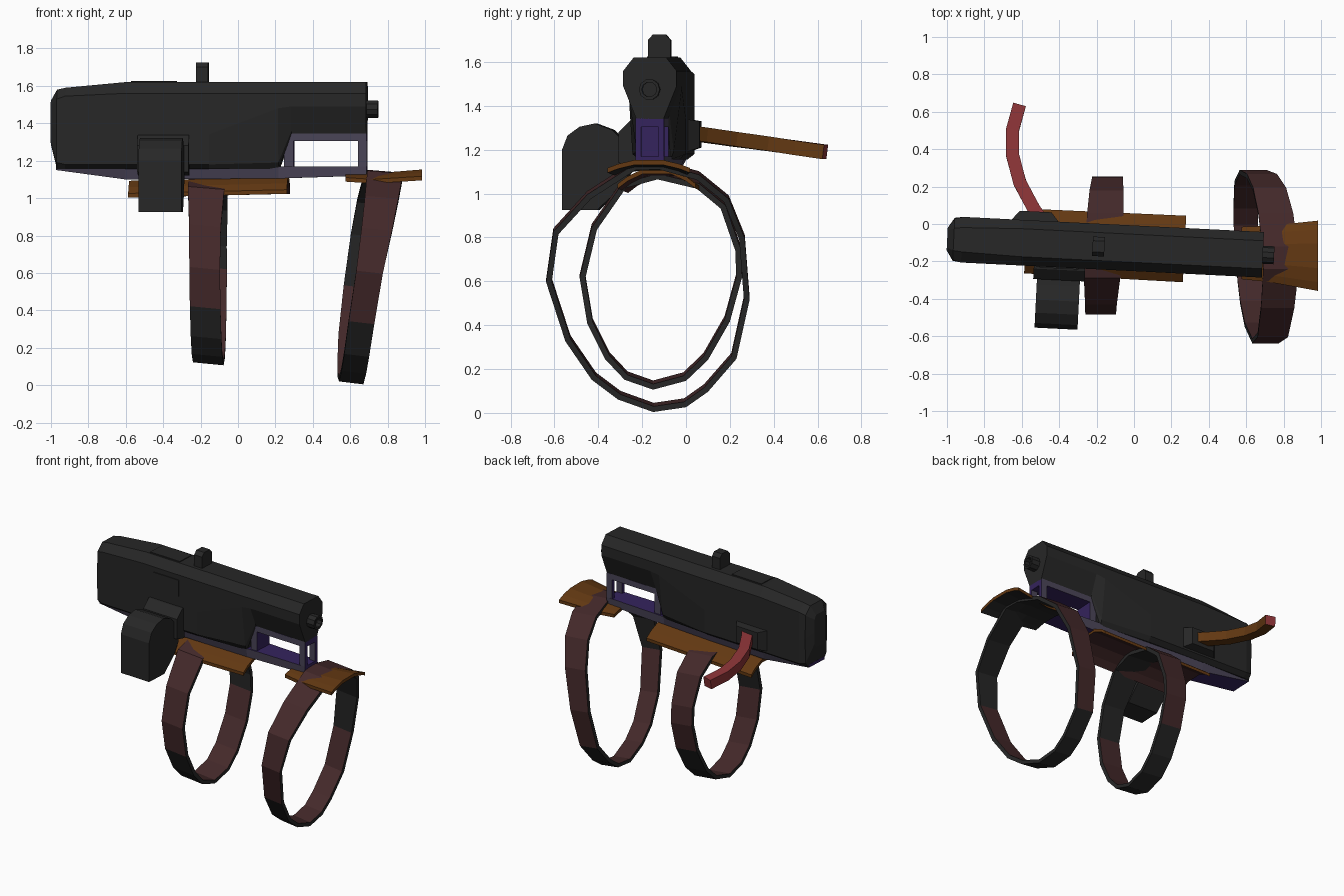
import bpy, bmesh, math
from mathutils import Matrix, Vector

if "Cube" in bpy.data.objects:
    bpy.data.objects.remove(bpy.data.objects["Cube"])


def mat(name, r, g, b):
    m = bpy.data.materials.new(name)
    m.diffuse_color = (r, g, b, 1)
    m.use_nodes = True
    m.node_tree.nodes["Principled BSDF"].inputs["Base Color"].default_value = m.diffuse_color
    return m


BLACK = mat("gunmetal black", .020, .020, .020)
STRAP = mat("dark brown leather", .058, .022, .023)
TAN = mat("orange brown leather", .125, .040, .006)
RED = mat("red", .26, .034, .038)
GREY = mat("violet grey", .068, .058, .095)
PURPLE = mat("deep purple", .035, .017, .11)

# the gun sits turned a little in plan
GUN = Matrix.Translation((0, -.13, 0)) @ Matrix.Rotation(-.05, 4, 'Z')
WORLD = Matrix.Identity(4)


def loft(name, rings, mats, rule=None, space=GUN, closed=False):
    """Skin a list of equal rings; rule(face, side) picks the material."""
    bm = bmesh.new()
    side = bm.faces.layers.int.new("side")
    vs = [[bm.verts.new(p) for p in r] for r in rings]
    n, k = len(vs), len(vs[0])
    for i in range(n if closed else n - 1):
        a, b = vs[i], vs[(i + 1) % n]
        for j in range(k):
            f = bm.faces.new((a[j], a[(j + 1) % k], b[(j + 1) % k], b[j]))
            f[side] = j
    if not closed:
        for r in (vs[0], vs[-1]):
            bm.faces.new(r)[side] = -1
    bmesh.ops.recalc_face_normals(bm, faces=bm.faces)
    if rule:
        for f in bm.faces:
            f.material_index = rule(f, f[side])
    bm.faces.layers.int.remove(side)
    me = bpy.data.meshes.new(name)
    bm.to_mesh(me)
    bm.free()
    for m in mats:
        me.materials.append(m)
    ob = bpy.data.objects.new(name, me)
    ob.matrix_world = space
    bpy.context.collection.objects.link(ob)
    return ob


def mirrored(x, half):
    """Ring across y from a half profile of (half width, z), top to bottom."""
    return [(x, w, z) for w, z in half] + [(x, -w, z) for w, z in reversed(half)]


def box(name, x0, x1, y0, y1, z0, z1, mats, rule=None):
    rings = [[(x, y0, z0), (x, y1, z0), (x, y1, z1), (x, y0, z1)] for x in (x0, x1)]
    return loft(name, rings, mats, rule)


def frame_rule(f, s):
    return 0 if abs(f.normal.y) > .6 else 1


# main body
loft("gun_body", [mirrored(x, h) for x, h in [
    (-1.0, [(.045, 1.52), (.06, 1.49), (.06, 1.40), (.06, 1.32), (.045, 1.29)]),
    (-.965, [(.06, 1.58), (.11, 1.53), (.115, 1.36), (.11, 1.19), (.085, 1.155)]),
    (-.92, [(.065, 1.59), (.122, 1.545), (.122, 1.35), (.122, 1.18), (.09, 1.155)]),
    (-.60, [(.075, 1.62), (.122, 1.56), (.122, 1.34), (.122, 1.18), (.09, 1.155)]),
    (-.15, [(.075, 1.62), (.122, 1.56), (.122, 1.34), (.122, 1.18), (.09, 1.155)]),
    (.22, [(.075, 1.62), (.122, 1.56), (.122, 1.48), (.085, 1.19), (.07, 1.155)]),
    (.29, [(.075, 1.62), (.122, 1.56), (.122, 1.49), (.07, 1.36), (.062, 1.34)]),
    (.69, [(.075, 1.62), (.122, 1.56), (.122, 1.49), (.07, 1.36), (.062, 1.34)]),
]], [BLACK])

# lower rail and open cage under the muzzle
loft("lower_rail", [mirrored(x, h) for x, h in [
    (-.97, [(.085, 1.17), (.08, 1.15)]),
    (-.60, [(.095, 1.17), (.07, 1.10)]),
    (.22, [(.075, 1.17), (.065, 1.105)]),
    (.69, [(.065, 1.17), (.065, 1.12)])]], [GREY, PURPLE], frame_rule)
box("cage_top", .26, .69, -.065, .065, 1.305, 1.345, [GREY, PURPLE], frame_rule)
box("cage_rear_wall", .25, .30, -.065, .065, 1.16, 1.32, [GREY, PURPLE], frame_rule)
for label, y in (("front", -.065), ("back", .04)):
    box("cage_post_" + label, .645, .69, y, y + .025, 1.165, 1.31,
        [GREY, PURPLE], frame_rule)

# hollow muzzle stub
loft("muzzle", [[(x, r * math.cos(a * math.pi / 5), 1.475 + r * math.sin(a * math.pi / 5))
                 for a in range(10)]
                for x, r in ((.68, .048), (.75, .048), (.75, .034), (.715, .034))], [BLACK])

# top sight, chamfered
loft("sight", [[(x, y, z) for y, z in
                ((-.052, 1.60), (-.052, 1.70), (-.03, 1.725), (.03, 1.725), (.052, 1.70), (.052, 1.60))]
               for x in (-.222, -.158)], [BLACK])

# thin cover plates
box("side_panel", -.50, -.29, -.128, -.12, 1.41, 1.525, [BLACK])
box("top_panel", -.57, -.33, -.065, .065, 1.618, 1.625, [BLACK])

# magazine and its port on the front side
mag = [(-.45, .925), (-.45, 1.20), (-.425, 1.265), (-.37, 1.305), (-.30, 1.32), (-.22, 1.29),
       (-.17, 1.24), (-.14, 1.10), (-.19, 1.02), (-.29, .925)]
loft("magazine", [[(x, y, z) for y, z in mag] for x in (-.51, -.28)], [BLACK])
port = [(-.11, 1.34), (-.135, 1.335), (-.19, 1.28), (-.19, 1.14), (-.11, 1.12)]
loft("magazine_port", [[(x, y, z) for y, z in port] for x in (-.53, -.255)], [BLACK])

# lever mount on the back side, tapered
loft("lever_mount", [[(x0, y, z0), (x1, y, z0), (x1, y, z1), (x0, y, z1)]
                     for y, x0, x1, z0, z1 in ((.11, -.67, -.40, 1.19, 1.34),
                                               (.17, -.62, -.45, 1.21, 1.33))], [BLACK])

# curved lever
path = [Vector(p) for p in ((-.50, .03, 1.275), (-.535, .08, 1.268), (-.61, .22, 1.248),
                            (-.65, .37, 1.228), (-.65, .50, 1.209), (-.613, .635, 1.19))]
rings = []
for i, p in enumerate(path):
    t = path[min(i + 1, len(path) - 1)] - path[max(i - 1, 0)]
    s = Vector((t.y, -t.x, 0)).normalized() * .035
    u = s.cross(t).normalized() * .033
    rings.append([p + s + u, p + s - u, p - s - u, p - s + u])
loft("lever", rings, [RED, TAN],
     lambda f, s: 1 if s >= 0 and (f.normal.x > .6 or f.normal.z < -.6) else 0, WORLD)


# saddle pads: arched across y, dark underneath
def pad(name, ends, arch, space, mats):
    rings = []
    for x, cy, half, z, drop in ends:
        top = [(x, cy + a * half, z - d * drop) for a, d in arch]
        rings.append(top + [(x, y, h - .022) for x, y, h in reversed(top)])
    loft(name, rings, mats, lambda f, s: 1 if f.normal.z < -.5 else 0, space)


ARCH = [(-1, 1), (-.75, .55), (-.35, .1), (.35, .1), (.75, .55), (1, 1)]
pad("rear_pad", [(-.58, .01, .173, 1.10, .075), (.27, .01, .178, 1.12, .075)], ARCH, GUN,
    [TAN, STRAP])
pad("front_pad", [(.575, -.155, .14, 1.13, .02), (.72, -.16, .15, 1.135, .035),
                  (.985, -.17, .188, 1.157, .04)], ARCH, WORLD, [TAN, BLACK])


# strap hoops: flat bands around a (y, z) outline
def hoop(name, outline, centre, half, mid):
    rings, n = [], len(outline)
    for i, (y, z) in enumerate(outline):
        (y0, z0), (y1, z1) = outline[i - 1], outline[(i + 1) % n]
        inward = Vector((z0 - z1, y1 - y0)).normalized() * .026
        if inward.dot(Vector((mid[0] - y, mid[1] - z))) < 0:
            inward = -inward
        x, w = centre(y, z), half(z)
        yi, zi = y + inward.x, z + inward.y
        rings.append([(x - w, y, z + .012), (x + w, y, z - .004),
                      (x + w, yi, zi - .004), (x - w, yi, zi + .012)])

    def rule(f, s):
        z = f.calc_center_median().z
        if s == 0:
            return 1 if z < .36 else 0
        if s == 2:
            return 1 if z > .6 else 0
        return 1

    loft(name, rings, [STRAP, BLACK], rule, WORLD, True)


hoop("rear_strap", [(-.15, .11), (0, .15), (.10, .245), (.20, .42), (.255, .62), (.25, .75),
                    (.18, .95), (.06, 1.05), (-.13, 1.095), (-.29, 1.05), (-.43, .85),
                    (-.485, .62), (-.45, .41), (-.37, .25), (-.28, .155)],
     lambda y, z: -.157 + .05 * (y + .12) - .005 * z,
     lambda z: .082 + .018 * max(0, z - .8) / .3, (-.12, .6))
hoop("front_strap", [(-.15, .008), (0, .03), (.10, .10), (.23, .25), (.29, .52), (.268, .80),
                     (.195, .98), (.06, 1.09), (-.12, 1.14), (-.24, 1.135), (-.45, 1.0),
                     (-.605, .83), (-.638, .60), (-.55, .33), (-.43, .155), (-.31, .065)],
     lambda y, z: .605 + .07 * z + .075 * z * z - .06 * (y + .15),
     lambda z: .065 + .01 * z + .035 * max(0, z - .6), (-.16, .58))
